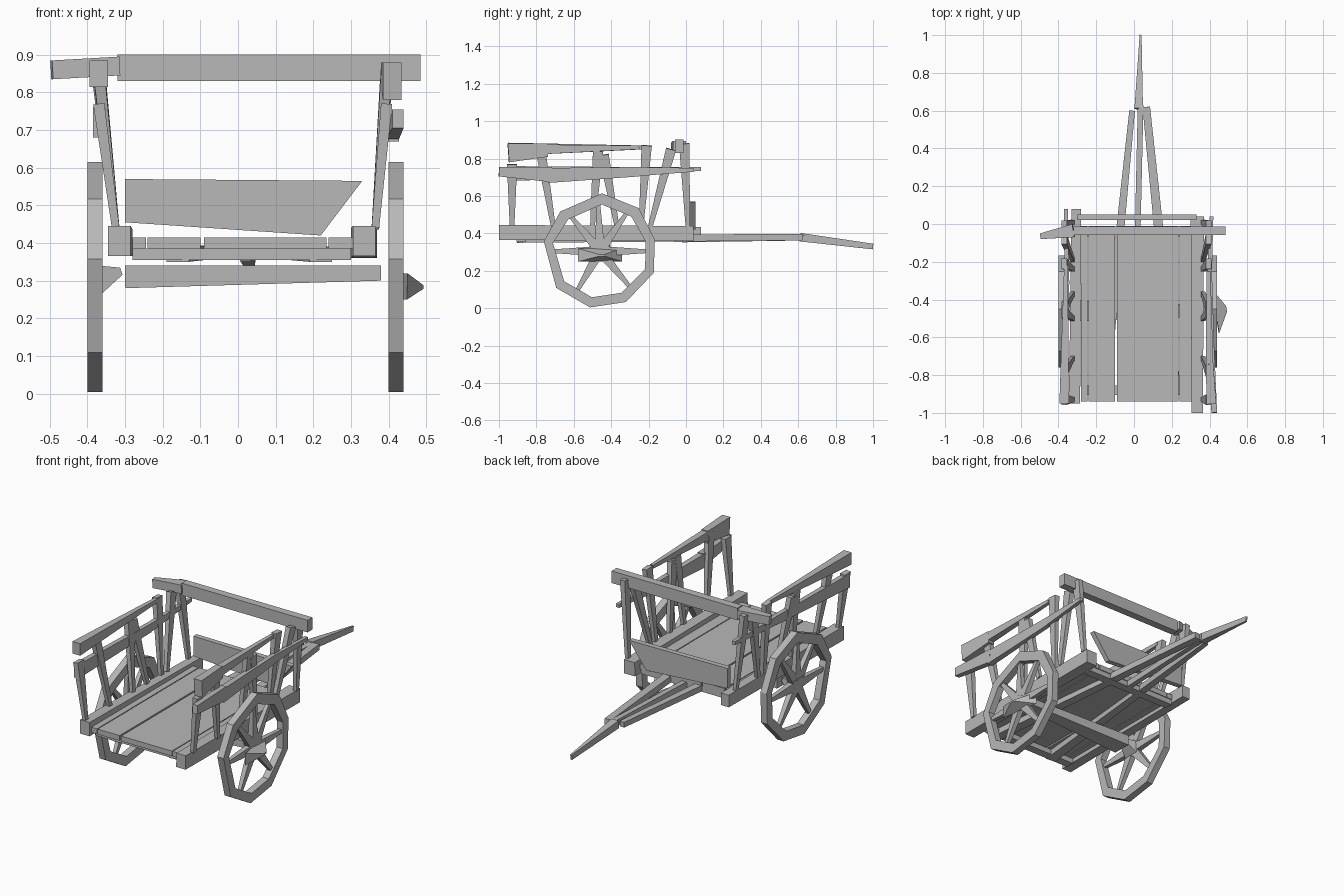
import bpy, bmesh, math
from mathutils import Vector

WOOD = bpy.data.materials.new("wood")
WOOD.diffuse_color = (0.48, 0.48, 0.48, 1)


def make(name, bm):
    bmesh.ops.recalc_face_normals(bm, faces=bm.faces)
    mesh = bpy.data.meshes.new(name)
    bm.to_mesh(mesh)
    bm.free()
    mesh.materials.append(WOOD)
    ob = bpy.data.objects.new(name, mesh)
    bpy.context.collection.objects.link(ob)
    return ob


def add_beam(bm, a, b, sa, sb=None):
    """Tapered four-sided timber from a to b; sizes are (sideways, other)."""
    a, b = Vector(a), Vector(b)
    d = (b - a).normalized()
    u = Vector((0, 1, 0)) if abs(d.x) > 0.8 else Vector((1, 0, 0))
    u = (u - d * u.dot(d)).normalized()
    v = d.cross(u)
    rings = []
    for p, (w, h) in ((a, sa), (b, sb or sa)):
        rings.append([bm.verts.new(p + u * w * i / 2 + v * h * j / 2)
                      for i, j in ((-1, -1), (1, -1), (1, 1), (-1, 1))])
    r, s = rings
    bm.faces.new(r)
    bm.faces.new(s)
    for i in range(4):
        k = (i + 1) % 4
        bm.faces.new((r[i], r[k], s[k], s[i]))


def beam(name, a, b, sa, sb=None):
    bm = bmesh.new()
    add_beam(bm, a, b, sa, sb)
    return make(name, bm)


def prism(name, pts, y0, y1):
    """Outline in x, z extruded along y."""
    bm = bmesh.new()
    face = bm.faces.new([bm.verts.new((x, y0, z)) for x, z in pts])
    ext = bmesh.ops.extrude_face_region(bm, geom=[face])
    for g in ext["geom"]:
        if isinstance(g, bmesh.types.BMVert):
            g.co.y = y1
    return make(name, bm)


def wheel(name, x):
    cy, cz = -0.46, 0.305
    # rough rim corners: angle, outer radius, inner radius
    corners = ((-100, 0.305, 0.25), (-63, 0.305, 0.25), (-22, 0.31, 0.26), (12, 0.30, 0.25),
               (48, 0.31, 0.25), (88, 0.31, 0.25), (135, 0.30, 0.24), (170, 0.305, 0.255),
               (-140, 0.305, 0.25))
    bm = bmesh.new()
    rings = []
    for t, ro, ri in corners:
        c, s = math.cos(math.radians(t)), math.sin(math.radians(t))
        rings.append([bm.verts.new((x + dx, cy + r * c, cz + r * s))
                      for r, dx in ((ro, -0.02), (ro, 0.02), (ri, 0.02), (ri, -0.02))])
    n = len(rings)
    for i in range(n):
        r, s = rings[i], rings[(i + 1) % n]
        for j in range(4):
            k = (j + 1) % 4
            bm.faces.new((r[j], r[k], s[k], s[j]))
    # spokes, thick at the hub
    for t in (-120, -50, 0, 55, 92, 130, 180):
        c, s = math.cos(math.radians(t)), math.sin(math.radians(t))
        add_beam(bm, (x, cy, cz), (x, cy + 0.25 * c, cz + 0.25 * s), (0.035, 0.055), (0.02, 0.02))
    return make(name, bm)


wheel("left_wheel", -0.38)
wheel("right_wheel", 0.42)
# Hubs: pointed inside on the left, broad and pointed outside on the right
beam("left_hub", (-0.385, -0.46, 0.30), (-0.31, -0.46, 0.325), (0.10, 0.09), (0.05, 0.02))
beam("right_hub", (0.43, -0.46, 0.285), (0.49, -0.45, 0.283), (0.24, 0.07), (0.03, 0.01))
beam("axle", (-0.30, -0.46, 0.31), (0.38, -0.46, 0.32), (0.11, 0.06), (0.06, 0.04))

# Bed planks and side beams
for i, (x0, x1) in enumerate(((-0.28, -0.245), (-0.24, -0.10), (-0.09, 0.235), (0.24, 0.31))):
    beam(f"bed_plank_{i}", ((x0 + x1) / 2, -0.94, 0.40), ((x0 + x1) / 2, -0.01, 0.40),
         (x1 - x0, 0.03))
beam("left_side_beam", (-0.315, -0.95, 0.405), (-0.305, 0.08, 0.40), (0.06, 0.08), (0.05, 0.07))
beam("right_side_beam", (0.335, -1.0, 0.405), (0.335, 0.04, 0.40), (0.06, 0.08), (0.07, 0.08))
for y in (-0.88, -0.04):
    beam("bed_cross_beam", (-0.28, y, 0.37), (0.30, y, 0.37), (0.05, 0.03))

# Draw shafts running under the bed to a single pole
beam("left_shaft", (-0.16, -0.90, 0.37), (-0.01, 0.60, 0.38), (0.06, 0.04), (0.03, 0.03))
beam("right_shaft", (0.22, -0.90, 0.37), (0.065, 0.62, 0.38), (0.06, 0.04), (0.04, 0.035))
beam("middle_shaft", (0.02, -0.02, 0.37), (0.035, 0.63, 0.38), (0.03, 0.035))
beam("pole_tip", (0.025, 0.61, 0.38), (0.035, 1.0, 0.33), (0.045, 0.045), (0.01, 0.03))

# Front board and handle bar
prism("front_board", [(-0.30, 0.455), (0.22, 0.42), (0.33, 0.565), (-0.30, 0.57)], 0.02, 0.05)
beam("front_bar", (-0.32, -0.035, 0.866), (0.485, -0.035, 0.866), (0.045, 0.07))
beam("front_bar_end", (-0.32, -0.035, 0.87), (-0.495, -0.065, 0.86), (0.07, 0.05), (0.03, 0.05))

# Side fences: leaning posts and rails
posts = ((-0.93, -0.93, 0.77), (-0.71, -0.78, 0.86), (-0.50, -0.47, 0.84), (-0.37, -0.44, 0.82),
         (-0.24, -0.21, 0.87), (-0.19, -0.08, 0.85), (0.01, -0.01, 0.88))
for side, s, xb, xt in (("left", -1, 0.325, 0.37), ("right", 1, 0.365, 0.395)):
    for i, (yb, yt, top) in enumerate(posts):
        beam(f"{side}_post_{i}", (s * xb, yb, 0.44), (s * xt, yt, top),
             (0.02, 0.025), (0.03, 0.055))

beam("right_top_rail_end", (0.41, -0.95, 0.83), (0.40, -0.74, 0.845), (0.05, 0.10), (0.04, 0.07))
beam("right_top_rail", (0.40, -0.75, 0.85), (0.395, -0.25, 0.86), (0.04, 0.05), (0.02, 0.02))
beam("left_top_rail", (-0.37, -0.95, 0.85), (-0.36, -0.22, 0.86), (0.05, 0.07), (0.02, 0.02))
beam("right_mid_rail_back", (0.425, -1.0, 0.73), (0.41, -0.72, 0.715), (0.03, 0.05), (0.035, 0.08))
beam("right_mid_rail", (0.41, -0.74, 0.71), (0.40, -0.25, 0.73), (0.035, 0.08), (0.025, 0.05))
beam("right_mid_rail_front", (0.40, -0.27, 0.73), (0.41, 0.04, 0.74), (0.025, 0.05), (0.02, 0.02))
beam("left_mid_rail", (-0.37, -0.95, 0.72), (-0.355, -0.30, 0.73), (0.03, 0.08), (0.025, 0.05))
beam("left_mid_rail_front", (-0.355, -0.32, 0.73), (-0.36, 0.08, 0.745), (0.025, 0.05), (0.02, 0.02))
